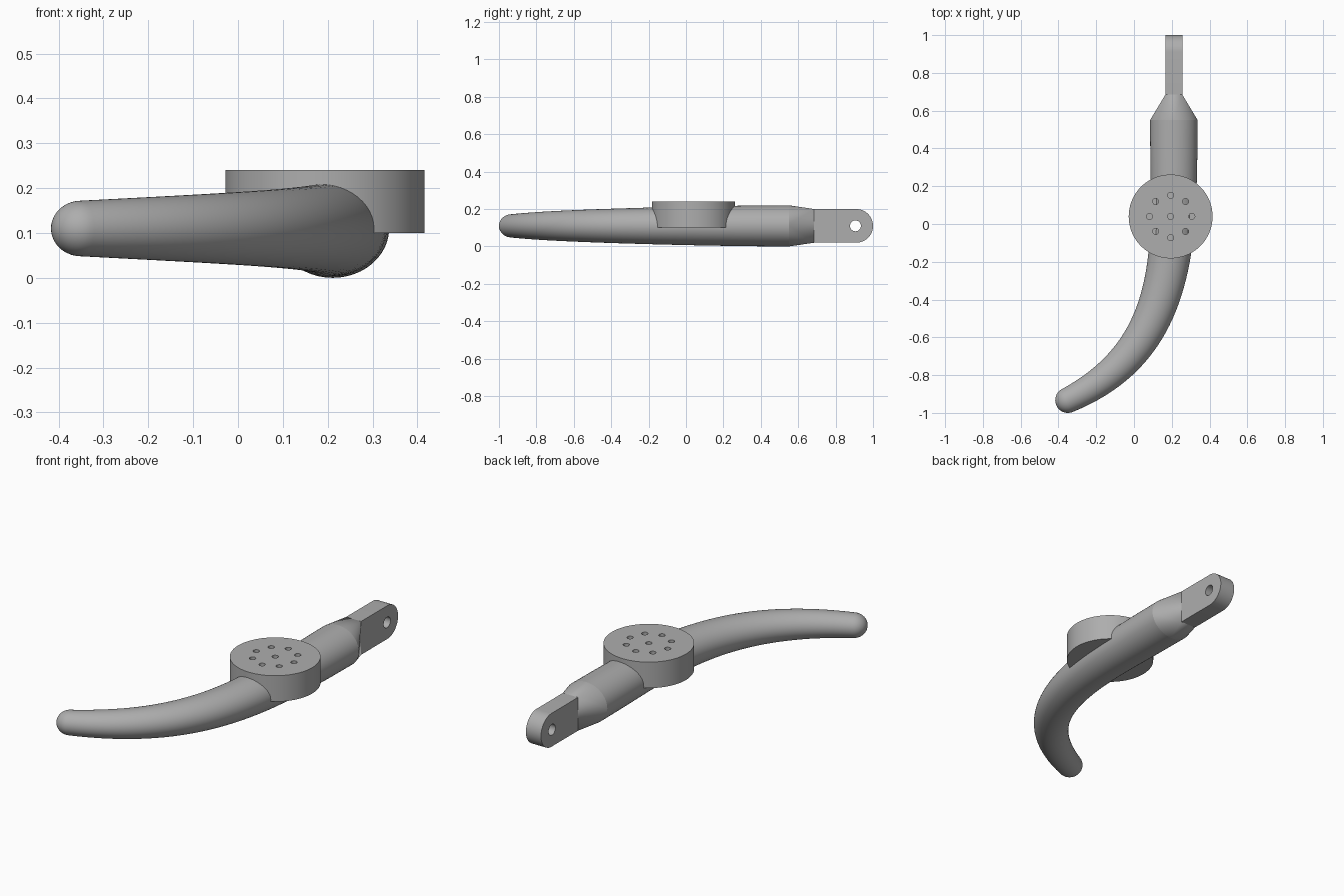
import bpy, bmesh
from math import sin, cos, pi, radians
from mathutils import Vector, Matrix

if "Cube" in bpy.data.objects:
    bpy.data.objects.remove(bpy.data.objects["Cube"])

grey = bpy.data.materials.new("plain grey")
grey.use_nodes = True
grey.diffuse_color = (0.42, 0.42, 0.42, 1)
grey.node_tree.nodes["Principled BSDF"].inputs["Base Color"].default_value = grey.diffuse_color

MID = 0.11          # height of the arm's centre line
AXIS = 0.211        # x of the straight rear section


def make(name, bm):
    bmesh.ops.recalc_face_normals(bm, faces=bm.faces)
    mesh = bpy.data.meshes.new(name)
    bm.to_mesh(mesh)
    bm.free()
    mesh.materials.append(grey)
    obj = bpy.data.objects.new(name, mesh)
    bpy.context.collection.objects.link(obj)
    return obj


def activate(obj):
    bpy.ops.object.select_all(action='DESELECT')
    obj.select_set(True)
    bpy.context.view_layer.objects.active = obj


def smooth(obj, angle=30):
    activate(obj)
    bpy.ops.object.shade_smooth_by_angle(angle=radians(angle))


def add_cylinder(bm, centre, radius, depth, sides, axis='Z'):
    turn = Matrix.Rotation(pi / 2, 4, 'Y') if axis == 'X' else Matrix()
    bmesh.ops.create_cone(bm, cap_ends=True, segments=sides, radius1=radius, radius2=radius,
                          depth=depth, matrix=Matrix.Translation(centre) @ turn)


def cut(obj, bm):
    cutter = make("cutter", bm)
    cutter.hide_render = True
    mod = obj.modifiers.new("holes", 'BOOLEAN')
    mod.operation, mod.solver, mod.object = 'DIFFERENCE', 'EXACT', cutter
    activate(obj)
    bpy.ops.object.modifier_apply(modifier=mod.name)
    bpy.data.objects.remove(cutter)


# Curved arm: straight rear, then a bend, with a tapering oval section
p = [Vector(c) for c in ((0.21, 0.2), (0.21, -0.35), (0.1, -0.72), (-0.35, -0.933))]
path = [Vector((AXIS, 0.55)), Vector((AXIS, 0.38))]
for i in range(33):
    t = i / 32
    u = 1 - t
    path.append(p[0] * u**3 + p[1] * 3 * u * u * t + p[2] * 3 * u * t * t + p[3] * t**3)
lengths = [0]
for a, b in zip(path, path[1:]):
    lengths.append(lengths[-1] + (b - a).length)

SIDES = 48
stations = []       # centre, direction, half width, half height
for i, c in enumerate(path):
    d = (path[min(i + 1, len(path) - 1)] - path[max(i - 1, 0)]).normalized()
    k = (lengths[i] / lengths[-1]) ** 1.67
    stations.append((c, d, 0.126 - 0.059 * k, 0.11 - 0.048 * k))
c, d, w, h = stations[-1]
for i in range(1, 10):          # rounded tip
    a = i / 10 * pi / 2
    stations.append((c + d * w * sin(a), d, w * cos(a), h * cos(a)))

bm = bmesh.new()
rings = []
for c, d, w, h in stations:
    side = Vector((-d.y, d.x))
    ring = []
    for j in range(SIDES):
        a = 2 * pi * j / SIDES
        q = c + side * w * cos(a)
        ring.append(bm.verts.new((q.x, q.y, MID + h * sin(a))))
    rings.append(ring)
for r, s in zip(rings, rings[1:]):
    for j in range(SIDES):
        n = (j + 1) % SIDES
        bm.faces.new((r[j], r[n], s[n], s[j]))
tip = bm.verts.new((*(path[-1] + stations[-1][1] * 0.067), MID))
for j in range(SIDES):
    bm.faces.new((rings[-1][j], rings[-1][(j + 1) % SIDES], tip))
smooth(make("curved_arm", bm), 40)

# Neck: oval section blending into the flat bar
bm = bmesh.new()
for j in range(SIDES):
    a = 2 * pi * j / SIDES
    bm.verts.new((AXIS + 0.126 * cos(a), 0.55, MID + 0.11 * sin(a)))
for sx in (-1, 1):
    for sz in (-1, 1):
        bm.verts.new((AXIS + sx * 0.045, 0.685, MID + sz * 0.09))
bmesh.ops.convex_hull(bm, input=bm.verts)
bmesh.ops.delete(bm, geom=[f for f in bm.faces if abs(f.normal.y) > 0.99], context='FACES')
smooth(make("neck", bm), 20)

# Flat bar with a round end and a pin hole
bm = bmesh.new()
outline = [(0.685, -0.09), (0.685, 0.09)]
outline += [(0.91 + 0.09 * cos(a), 0.09 * sin(a)) for a in (pi / 2 - pi * i / 24 for i in range(25))]
face = bm.faces.new([bm.verts.new((AXIS - 0.045, y, MID + z)) for y, z in outline])
new = bmesh.ops.extrude_face_region(bm, geom=[face])["geom"]
bmesh.ops.translate(bm, vec=(0.09, 0, 0), verts=[v for v in new if isinstance(v, bmesh.types.BMVert)])
bar = make("pivot_bar", bm)
bm = bmesh.new()
add_cylinder(bm, (AXIS, 0.906, MID), 0.029, 0.3, 32, 'X')
cut(bar, bm)
smooth(bar)

# Round head with a centre hole and a ring of eight
HEAD = Vector((0.194, 0.04, 0.17))
bm = bmesh.new()
add_cylinder(bm, HEAD, 0.222, 0.14, 96)
head = make("round_head", bm)
bm = bmesh.new()
spots = [Vector()] + [Vector((cos(i * pi / 4), sin(i * pi / 4), 0)) * 0.112 for i in range(8)]
for s in spots:
    add_cylinder(bm, HEAD + s + Vector((0, 0, 0.07)), 0.016, 0.12, 24)
cut(head, bm)
smooth(head)
